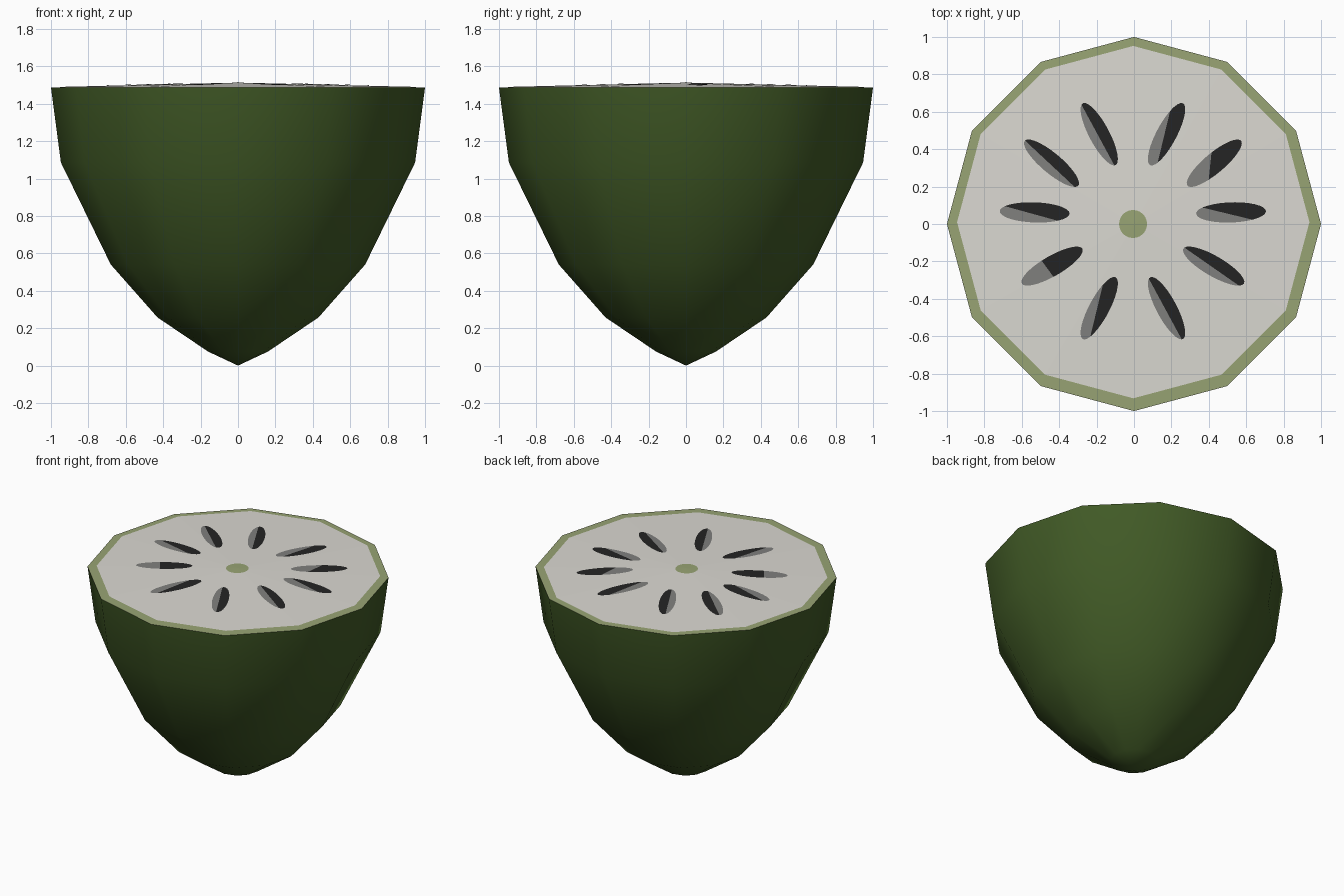
import bpy, bmesh, math
from mathutils import Vector

if "Cube" in bpy.data.objects:
    bpy.data.objects.remove(bpy.data.objects["Cube"])

SIDES, RIM_Z, APEX_Z = 12, 1.487, 1.511


def material(name, rgb):
    m = bpy.data.materials.new(name)
    lin = [((c / 255 + 0.055) / 1.055) ** 2.4 for c in rgb]
    m.diffuse_color = (*lin, 1)
    m.use_nodes = True
    m.node_tree.nodes["Principled BSDF"].inputs["Base Color"].default_value = m.diffuse_color
    return m


SKIN = material("dark green skin", (65, 90, 38))
RIND = material("pale green rind", (152, 164, 116))
FLESH = material("off white flesh", (219, 217, 210))
SEED = material("black seed", (36, 36, 36))
SHEEN = material("grey seed sheen", (128, 128, 126))


def make(name, verts, faces, mat, smooth=False):
    me = bpy.data.meshes.new(name)
    me.from_pydata(verts, [], faces)
    me.materials.append(mat)
    for p in me.polygons:
        p.use_smooth = smooth
    ob = bpy.data.objects.new(name, me)
    bpy.context.collection.objects.link(ob)
    return ob


def ring(r, n=SIDES, cx=0, cy=0):
    return [(cx + r * math.cos(2 * math.pi * i / n), cy + r * math.sin(2 * math.pi * i / n))
            for i in range(n)]


def cap_z(x, y):
    """Height of the shallow twelve-sided cone that forms the cut face."""
    d = max(x * math.cos(a) + y * math.sin(a)
            for a in [math.pi / SIDES * (2 * k + 1) for k in range(SIDES)])
    return APEX_Z - (APEX_Z - RIM_Z) * d / math.cos(math.pi / SIDES)


def fan(name, outline, lift, mat):
    n = len(outline)
    verts = [(x, y, cap_z(x, y) + lift) for x, y in outline] + [(0, 0, APEX_Z + lift)]
    return make(name, verts, [(i, (i + 1) % n, n) for i in range(n)], mat)


# Skin: faceted bowl with a pointed bottom
profile = [(0.16, 0.075), (0.43, 0.257), (0.68, 0.54), (0.947, 1.086), (1.0, RIM_Z)]
verts = [(x, y, z) for r, z in profile for x, y in ring(r)] + [(0, 0, 0)]
faces = []
for j in range(SIDES):
    k = (j + 1) % SIDES
    faces.append((len(verts) - 1, k, j))
    for i in range(len(profile) - 1):
        a, b = i * SIDES, (i + 1) * SIDES
        faces.append((a + j, a + k, b + k, b + j))
make("skin", verts, faces, SKIN, smooth=True)

# Cut face: rind rim, flesh and core
fan("rind", ring(1.0), 0, RIND)
fan("flesh", ring(0.942, SIDES, -0.004, 0.01), 0.002, FLESH)
fan("core", ring(0.075, 24, -0.005, 0), 0.004, RIND)

# Seeds: ellipses split by a chord into a black part and a grey sheen on the lower left
LENGTH, WIDTH, SPLIT = 0.187, 0.054, 0.15
SIDE = Vector((-1, -0.6))


def seed(index, cx, cy, deg):
    t = math.radians(deg)
    eu, ev = Vector((math.cos(t), math.sin(t))), Vector((-math.sin(t), math.cos(t)))
    mid = math.atan2(SIDE.dot(ev) / 0.1, SIDE.dot(eu) / LENGTH)
    half = math.acos(SPLIT)
    for name, mat, a, b in (("seed_sheen", SHEEN, mid - half, mid + half),
                            ("seed", SEED, mid + half, mid + 2 * math.pi - half)):
        pts = []
        for i in range(17):
            f = a + (b - a) * i / 16
            p = Vector((cx, cy)) + eu * LENGTH * math.cos(f) + ev * WIDTH * math.sin(f)
            pts.append((p.x, p.y, cap_z(p.x, p.y) + 0.005))
        make(f"{name}_{index}", pts, [tuple(range(17))], mat)


right_seeds = [(0.525, 0.062, 2), (0.435, 0.325, 40), (0.18, 0.48, 62),
               (0.18, -0.45, 298), (0.432, -0.225, 330)]
for i, (x, y, deg) in enumerate(right_seeds):
    seed(2 * i, x - 0.006, y, deg)
    seed(2 * i + 1, -x - 0.006, y, 180 - deg)
